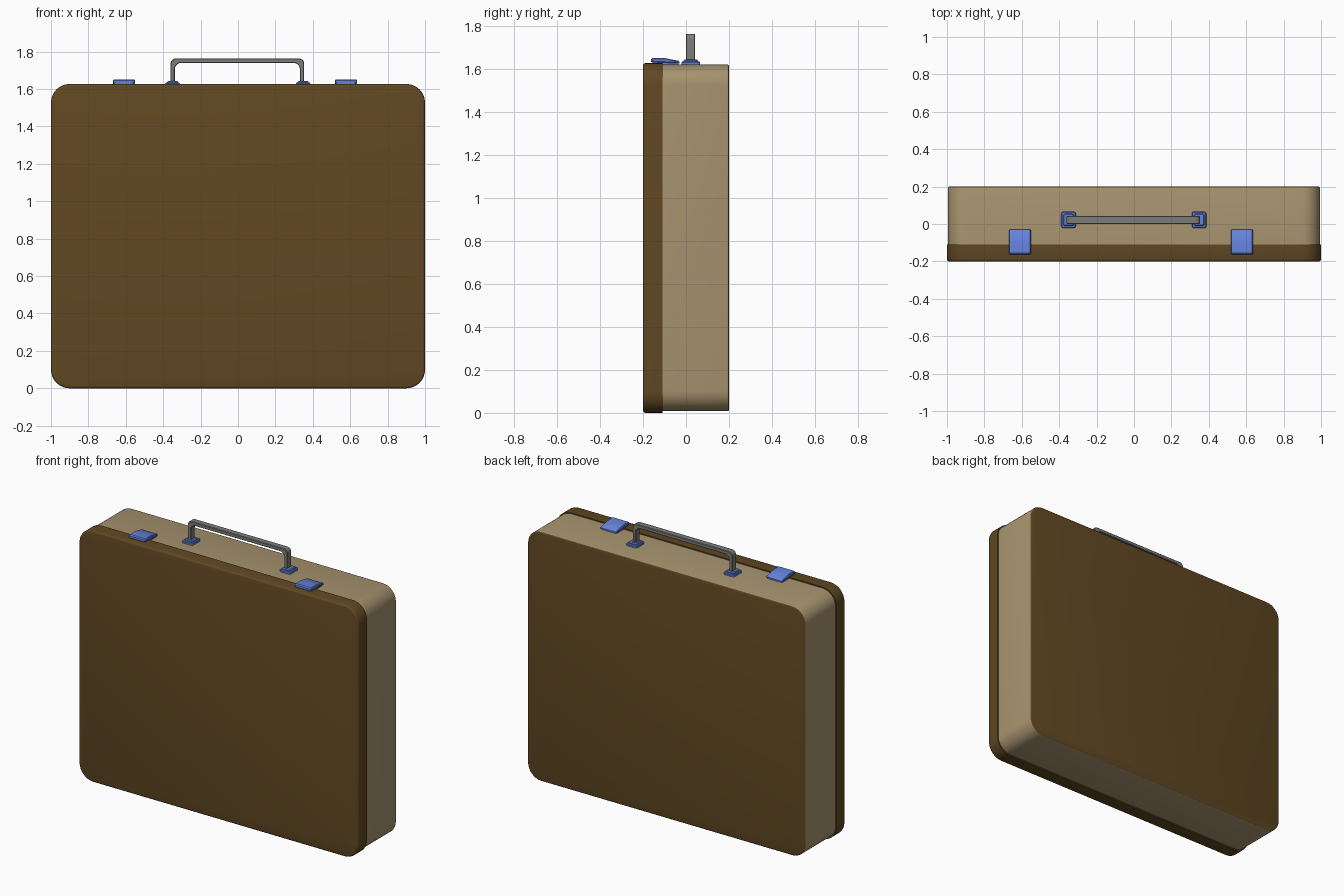
import bpy, bmesh, math
from mathutils import Vector

if "Cube" in bpy.data.objects:
    bpy.data.objects.remove(bpy.data.objects["Cube"])


def material(name, rgb):
    m = bpy.data.materials.new(name)
    m.diffuse_color = (*rgb, 1)
    m.use_nodes = True
    m.node_tree.nodes["Principled BSDF"].inputs["Base Color"].default_value = m.diffuse_color
    return m


BROWN = material("dark brown leather", (0.118, 0.064, 0.016))
TAN = material("tan leather", (0.39, 0.295, 0.16))
BLUE = material("blue metal", (0.125, 0.225, 0.70))
GREY = material("grey handle", (0.20, 0.20, 0.195))


def arc(cx, cz, r, a0, a1, n=8):
    return [(cx + r * math.cos(math.radians(a0 + (a1 - a0) * i / n)),
             cz + r * math.sin(math.radians(a0 + (a1 - a0) * i / n))) for i in range(n + 1)]


def rounded_rect(x0, x1, z0, z1, r, n=8):
    return (arc(x1 - r, z0 + r, r, -90, 0, n) + arc(x1 - r, z1 - r, r, 0, 90, n)
            + arc(x0 + r, z1 - r, r, 90, 180, n) + arc(x0 + r, z0 + r, r, 180, 270, n))


def prism(name, pts, axis, a, b, mats, bevel=None, bevel_at=None, segs=3, paint=None):
    """Extrude a 2D outline along an axis; bevel the rims lying at bevel_at."""
    def place(p, d):
        return {"x": (d, p[0], p[1]), "y": (p[0], d, p[1]), "z": (p[0], p[1], d)}[axis]
    i = "xyz".index(axis)
    bm = bmesh.new()
    lo = [bm.verts.new(place(p, a)) for p in pts]
    hi = [bm.verts.new(place(p, b)) for p in pts]
    bm.faces.new(lo)
    bm.faces.new(hi)
    for k in range(len(pts)):
        j = (k + 1) % len(pts)
        bm.faces.new((lo[k], lo[j], hi[j], hi[k]))
    bmesh.ops.recalc_face_normals(bm, faces=bm.faces)
    if bevel:
        rim = [e for e in bm.edges
               if any(all(abs(v.co[i] - d) < 1e-5 for v in e.verts) for d in bevel_at)]
        bmesh.ops.bevel(bm, geom=rim, offset=bevel, segments=segs, profile=0.5, affect="EDGES")
    bm.normal_update()
    if paint:
        for f in bm.faces:
            f.material_index = paint(f)
    me = bpy.data.meshes.new(name)
    bm.to_mesh(me)
    bm.free()
    for m in mats:
        me.materials.append(m)
    ob = bpy.data.objects.new(name, me)
    bpy.context.collection.objects.link(ob)
    bpy.context.view_layer.objects.active = ob
    bpy.ops.object.select_all(action="DESELECT")
    ob.select_set(True)
    bpy.ops.object.shade_smooth_by_angle(angle=math.radians(35))
    return ob


# Front lid, slightly larger than the case body
prism("front_lid", rounded_rect(-1, 1, 0, 1.627, 0.1), "y", -0.2, -0.11,
      [BROWN], 0.012, [-0.2])

# Case body: tan sides, brown back panel
prism("case_body", rounded_rect(-0.994, 0.994, 0.008, 1.62, 0.095), "y", -0.112, 0.2,
      [TAN, BROWN], 0.008, [0.2], paint=lambda f: 1 if f.normal.y > 0.5 else 0)

# Carrying handle: U-shaped bar
outer = [(0.353, 1.63)] + arc(0.328, 1.738, 0.025, 0, 90, 5) + arc(-0.335, 1.738, 0.025, 90, 180, 5) + [(-0.36, 1.63)]
inner = [(-0.338, 1.63)] + arc(-0.303, 1.705, 0.035, 180, 90, 5) + arc(0.296, 1.705, 0.035, 90, 0, 5) + [(0.331, 1.63)]
prism("handle", outer + inner, "y", 0.0, 0.042, [GREY], 0.003, [0.0, 0.042], 1)

# Handle feet: base plate with a raised collar
for side, x in (("left", -0.35), ("right", 0.348)):
    prism("handle_foot_" + side, rounded_rect(x - 0.039, x + 0.039, -0.022, 0.066, 0.012, 3),
          "z", 1.612, 1.634, [BLUE], 0.004, [1.634], 1)
    prism("handle_collar_" + side, rounded_rect(x - 0.029, x + 0.029, -0.011, 0.055, 0.01, 3),
          "z", 1.63, 1.643, [BLUE], 0.005, [1.643], 1)

# Latches: low base plate with a sloping flap on top
flap = [(-0.163, 1.632), (-0.163, 1.645), (-0.156, 1.651), (-0.105, 1.651),
        (-0.036, 1.638), (-0.03, 1.632), (-0.03, 1.626)]
for side, x in (("left", -0.61), ("right", 0.577)):
    prism("latch_base_" + side, rounded_rect(x - 0.054, x + 0.054, -0.155, -0.034, 0.01, 3),
          "z", 1.612, 1.634, [BLUE])
    prism("latch_flap_" + side, flap, "x", x - 0.059, x + 0.059, [BLUE],
          0.004, [x - 0.059, x + 0.059], 1)
